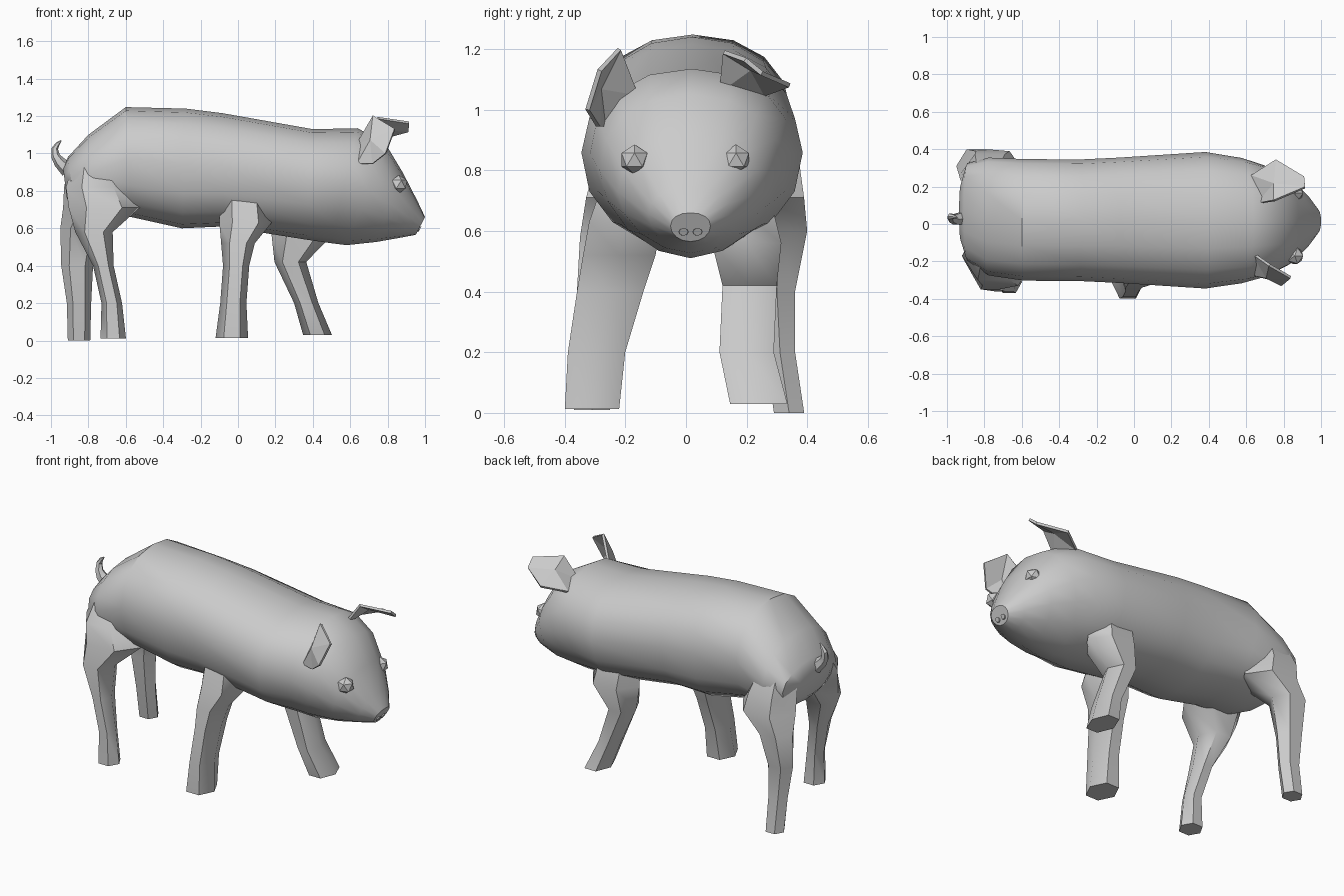
import bpy, bmesh
from math import sin, cos, tau, radians
from mathutils import Vector

if "Cube" in bpy.data.objects:
    bpy.data.objects.remove(bpy.data.objects["Cube"])


def finish(name, bm, angle=None):
    bmesh.ops.recalc_face_normals(bm, faces=bm.faces)
    me = bpy.data.meshes.new(name)
    bm.to_mesh(me)
    bm.free()
    ob = bpy.data.objects.new(name, me)
    bpy.context.collection.objects.link(ob)
    if angle:
        bpy.ops.object.select_all(action='DESELECT')
        ob.select_set(True)
        bpy.context.view_layer.objects.active = ob
        bpy.ops.object.shade_smooth_by_angle(angle=radians(angle))
    return ob


def loft(name, rings, angle=35):
    """Skin a tube over rings of equal point count and cap both ends."""
    bm = bmesh.new()
    vs = [[bm.verts.new(p) for p in r] for r in rings]
    n = len(vs[0])
    for a, b in zip(vs, vs[1:]):
        for i in range(n):
            j = (i + 1) % n
            bm.faces.new((a[i], a[j], b[j], b[i]))
    bm.faces.new(vs[0])
    bm.faces.new(vs[-1])
    return finish(name, bm, angle)


def spow(v, e):
    return abs(v) ** e * (1 if v >= 0 else -1)


def body_ring(xt, zt, xb, zb, hw, cy, low, n=16):
    """Tilted oval between a top and a bottom point; low sets the belly squareness."""
    top, bot = Vector((xt, cy, zt)), Vector((xb, cy, zb))
    mid = bot.lerp(top, .54)
    pts = []
    for i in range(n):
        c, s = cos(tau * i / n), sin(tau * i / n)
        e = .92 if c >= 0 else low
        end = top if c >= 0 else bot
        pts.append(mid + (end - mid) * abs(c) ** e + Vector((0, hw * spow(s, e), 0)))
    return pts


# body and head, snout to rump: top x z, bottom x z, half width, centre y, squareness
body = [
    (1.0, .66, .95, .565, .066, .015, 1),
    (.96, .745, .87, .55, .14, .015, 1.05),
    (.88, .90, .74, .527, .24, .015, 1.1),
    (.79, 1.05, .58, .51, .30, .015, 1.1),
    (.64, 1.135, .50, .52, .335, .018, 1.05),
    (.40, 1.13, .36, .54, .365, .02, .95),
    (-.08, 1.215, -.08, .61, .335, .02, .8),
    (-.28, 1.24, -.30, .60, .325, .02, .8),
    (-.60, 1.248, -.57, .66, .325, .022, .8),
    (-.80, 1.10, -.75, .66, .315, .04, .85),
    (-.91, .98, -.87, .71, .26, .065, .9),
    (-.935, .92, -.915, .76, .15, .06, .9),
]
loft("body", [body_ring(*r) for r in body])


def leg(name, rings):
    """Six-sided leg from rings of centre x y z and radii x y."""
    loft(name, [[(x + rx * cos(tau * i / 6), y + ry / .87 * sin(tau * i / 6), z)
                 for i in range(6)] for x, y, z, rx, ry in rings], 50)


# legs in a walking pose
leg("front_leg_near", [
    (.03, -.16, .80, .13, .10), (.04, -.20, .63, .14, .12), (0, -.22, .52, .09, .12),
    (-.01, -.25, .40, .07, .11), (-.025, -.295, .20, .07, .095), (-.033, -.31, .013, .087, .09)])
leg("front_leg_far", [
    (.33, .19, .66, .15, .10), (.34, .20, .56, .16, .115), (.28, .21, .42, .085, .09),
    (.365, .20, .20, .065, .09), (.425, .24, .03, .077, .095)])
leg("hind_leg_near", [
    (-.76, -.11, .95, .12, .11), (-.75, -.17, .82, .17, .13), (-.715, -.20, .71, .19, .13),
    (-.77, -.25, .58, .10, .10), (-.72, -.29, .40, .055, .07), (-.675, -.31, .20, .055, .05),
    (-.667, -.31, .01, .068, .06)])
leg("hind_leg_far", [
    (-.78, .19, .95, .12, .12), (-.77, .24, .82, .16, .135), (-.755, .26, .71, .18, .13),
    (-.84, .31, .60, .11, .09), (-.86, .30, .40, .085, .06), (-.85, .31, .20, .065, .05),
    (-.85, .34, 0, .06, .05)])


def ear(name, outline, dent):
    """Cupped ear: fan around a dented centre, given thickness."""
    bm = bmesh.new()
    vs = [bm.verts.new(p) for p in outline]
    c = bm.verts.new(dent)
    for i in range(len(vs)):
        bm.faces.new((vs[i], vs[(i + 1) % len(vs)], c))
    ob = finish(name, bm)
    m = ob.modifiers.new("thickness", 'SOLIDIFY')
    m.thickness, m.offset = .015, 0


ear("ear_near", [(.64, -.16, 1.05), (.725, -.22, 1.20), (.838, -.285, 1.13),
                 (.79, -.325, 1.0), (.72, -.29, .945), (.64, -.27, .945)],
    (.71, -.285, 1.07))
ear("ear_far", [(.66, .11, 1.06), (.75, .125, 1.19), (.915, .195, 1.165),
                (.91, .25, 1.12), (.76, .342, 1.08), (.63, .26, 1.05)],
    (.75, .215, 1.135))

# eyes
for name, y in (("eye_near", -.17), ("eye_far", .165)):
    bm = bmesh.new()
    bmesh.ops.create_icosphere(bm, subdivisions=1, radius=.05)
    bmesh.ops.translate(bm, verts=bm.verts, vec=(.86, y, .835))
    finish(name, bm)

# nostrils lying on the tilted snout disc
for name, y in (("nostril_near", -.008), ("nostril_far", .038)):
    rings = [[(.966 + d + .007 * sin(tau * i / 8), y + r * cos(tau * i / 8),
               .597 + .013 * sin(tau * i / 8)) for i in range(8)]
             for d, r in ((-.01, .018), (.008, .015))]
    loft(name, rings)

# curly tail, tapered along a short path
path = [(-.91, .03, .91, .04), (-.955, .025, .955, .032), (-.975, .03, .985, .024),
        (-.98, .04, 1.025, .018), (-.965, .04, 1.05, .012), (-.945, .035, 1.07, .003)]
rings = []
for k, (x, y, z, r) in enumerate(path):
    a, b = Vector(path[max(k - 1, 0)][:3]), Vector(path[min(k + 1, len(path) - 1)][:3])
    t = (b - a).normalized()
    u = t.cross(Vector((0, 1, 0))).normalized()
    v = t.cross(u)
    rings.append([Vector((x, y, z)) + r * (u * cos(tau * i / 6) + v * sin(tau * i / 6))
                  for i in range(6)])
loft("tail", rings)
